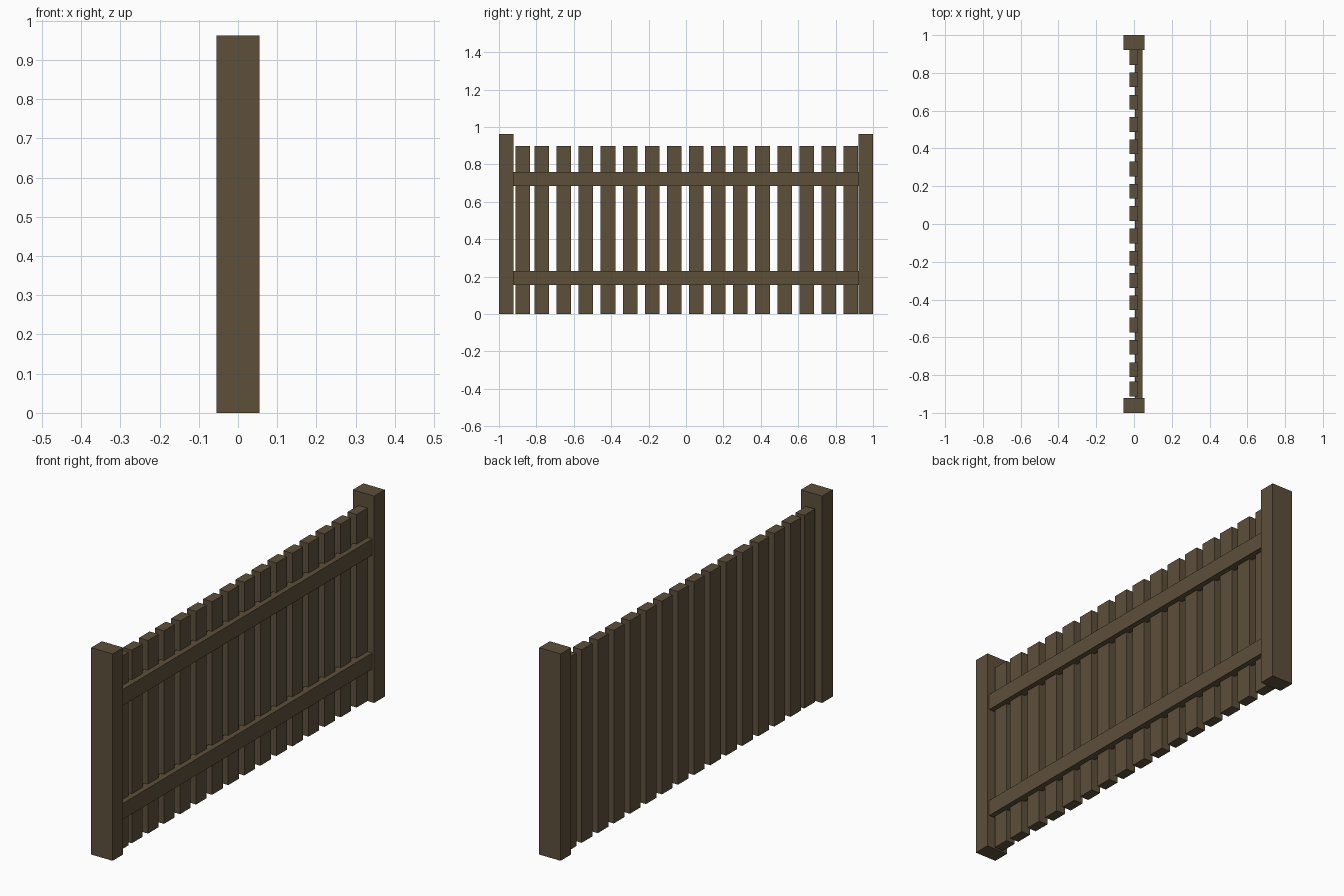
import bpy

if "Cube" in bpy.data.objects:
    bpy.data.objects.remove(bpy.data.objects["Cube"])

wood = bpy.data.materials.new("dark_wood")
wood.diffuse_color = (0.11, 0.08, 0.042, 1)
wood.use_nodes = True
wood.node_tree.nodes["Principled BSDF"].inputs["Base Color"].default_value = wood.diffuse_color


def box(name, x0, x1, y0, y1, z0, z1):
    bpy.ops.mesh.primitive_cube_add(
        size=1, location=((x0 + x1) / 2, (y0 + y1) / 2, (z0 + z1) / 2))
    ob = bpy.context.object
    ob.name = name
    ob.scale = (x1 - x0, y1 - y0, z1 - z0)
    bpy.ops.object.transform_apply(location=False, rotation=False, scale=True)
    ob.data.materials.append(wood)
    return ob


# End posts
box("front_post", -0.055, 0.055, -1.0, -0.922, 0, 0.962)
box("back_post", -0.055, 0.055, 0.922, 1.0, 0, 0.962)

# Horizontal rails
for name, z in (("lower_rail", 0.155), ("upper_rail", 0.685)):
    box(name, 0.004, 0.045, -0.922, 0.922, z, z + 0.075)

# Upright pickets, the last one set slightly closer to its neighbour
starts = [0.842 - 0.118 * i for i in range(15)] + [-0.912]
for i, y in enumerate(starts):
    box(f"picket_{i + 1}", -0.025, 0.021, y, y + 0.078, 0, 0.898)
